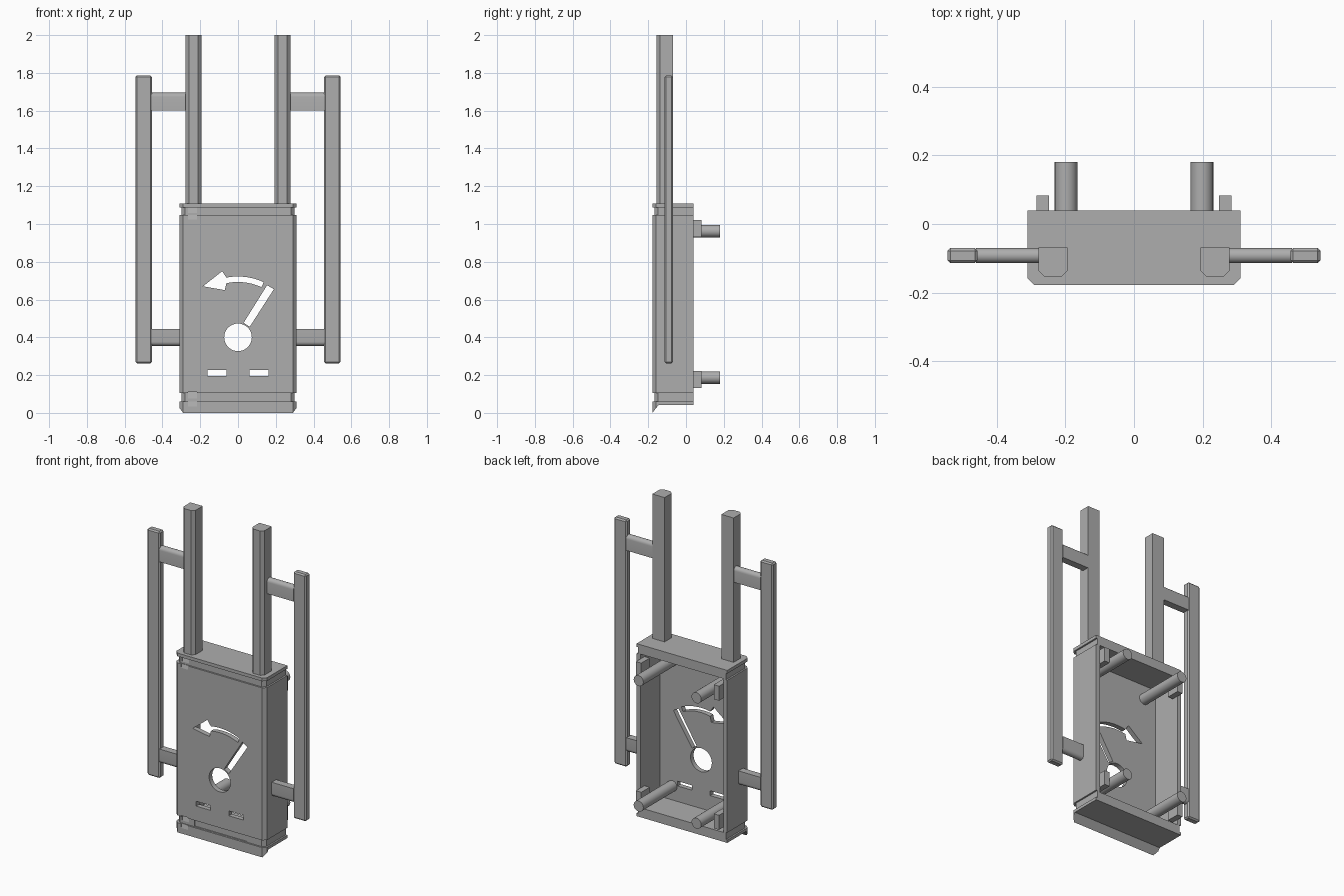
import bpy, bmesh
from math import cos, sin, radians, pi

if "Cube" in bpy.data.objects:
    bpy.data.objects.remove(bpy.data.objects["Cube"])

# One grey for everything
grey = bpy.data.materials.new("plain_grey")
grey.use_nodes = True
colour = (0.42, 0.42, 0.42, 1)
grey.diffuse_color = colour
grey.node_tree.nodes["Principled BSDF"].inputs["Base Color"].default_value = colour


def loft(name, rings):
    """Closed solid through a stack of matching rings."""
    bm = bmesh.new()
    loops = [[bm.verts.new(p) for p in ring] for ring in rings]
    n = len(loops[0])
    for a, b in zip(loops, loops[1:]):
        for i in range(n):
            j = (i + 1) % n
            bm.faces.new((a[i], a[j], b[j], b[i]))
    bm.faces.new(loops[0])
    bm.faces.new(loops[-1])
    bmesh.ops.recalc_face_normals(bm, faces=bm.faces)
    mesh = bpy.data.meshes.new(name)
    bm.to_mesh(mesh)
    bm.free()
    mesh.materials.append(grey)
    ob = bpy.data.objects.new(name, mesh)
    bpy.context.collection.objects.link(ob)
    return ob


def prism(name, pts, axis, lo, hi):
    """Extrude a 2D outline along one axis."""
    place = {"x": lambda u, v, w: (w, u, v),
             "y": lambda u, v, w: (u, w, v),
             "z": lambda u, v, w: (u, v, w)}[axis]
    return loft(name, [[place(u, v, w) for u, v in pts] for w in (lo, hi)])


def box(name, x, y, z):
    return prism(name, [(x[0], y[0]), (x[1], y[0]), (x[1], y[1]), (x[0], y[1])], "z", *z)


def arc(cx, cy, r, start, end, steps):
    return [(cx + r * cos(radians(start + (end - start) * i / steps)),
             cy + r * sin(radians(start + (end - start) * i / steps)))
            for i in range(steps + 1)]


def smooth(ob):
    bpy.ops.object.select_all(action="DESELECT")
    ob.select_set(True)
    bpy.context.view_layer.objects.active = ob
    bpy.ops.object.shade_smooth_by_angle(angle=radians(35))


def front_chamfered(x0, x1, front, back, c):
    return [(x0, back), (x0, front + c), (x0 + c, front),
            (x1 - c, front), (x1, front + c), (x1, back)]


# Housing: chamfered shell with a groove near the top and the bottom
FRONT, BACK, HALF = -0.178, 0.04, 0.31
GROOVE = 0.01
rings = []
for z, inset in [(0, 0), (0.06, 0), (0.06, GROOVE), (0.105, GROOVE), (0.105, 0),
                 (1.047, 0), (1.047, GROOVE), (1.088, GROOVE), (1.088, 0), (1.108, 0)]:
    w = HALF - inset
    rings.append([(x, y, z) for x, y in front_chamfered(-w, w, FRONT + inset, BACK, 0.02)])
housing = loft("housing", rings)

# Cutters: cavity, sloped underside, dial hole, needle, arrow, slots, small notches
cut_y = (-0.3, -0.1)
cutters = [
    box("cavity", (-0.283, 0.283), (-0.148, 0.2), (0.1, 1.05)),
    prism("underside", [(-0.2, -0.028), (-0.145, 0.042), (0.2, 0.042),
                        (0.2, -0.1), (-0.2, -0.1)], "x", -0.5, 0.5),
    prism("dial_hole", arc(0, 0.4, 0.073, 0, 350, 35), "y", *cut_y),
    prism("needle", [(0.03, 0.477), (0.062, 0.456), (0.19, 0.655), (0.154, 0.676)],
          "y", *cut_y),
    prism("arrow", arc(0, 0.4, 0.322, 65, 101, 12) + [(-0.084, 0.75), (-0.185, 0.67),
          (-0.07, 0.65)] + arc(0, 0.4, 0.293, 102, 65, 12), "y", *cut_y),
    box("lower_recess", (-0.18, 0.18), (-0.3, -0.162), (0.062, 0.103)),
]
for s in (-1, 1):
    cutters.append(box("slot", sorted((s * 0.062, s * 0.161)), cut_y, (0.196, 0.226)))
for lo, hi in ((1.02, 1.087), (0.03, 0.11)):
    cutters.append(prism("notch", [(-0.179, lo), (-0.16, hi), (-0.2, hi), (-0.2, lo)],
                         "x", -0.264, -0.216))
for c in cutters:
    c.hide_render = True
    m = housing.modifiers.new(c.name, "BOOLEAN")
    m.operation, m.solver, m.object = "DIFFERENCE", "EXACT", c
bpy.context.view_layer.update()
baked = bpy.data.meshes.new_from_object(
    housing.evaluated_get(bpy.context.evaluated_depsgraph_get()))
housing.modifiers.clear()
housing.data = baked
for c in cutters:
    bpy.data.objects.remove(c)

# Parts repeated on both sides
for s, side in ((-1, "right"), (1, "left")):
    def span(a, b):
        return sorted((s * a, s * b))

    # Upright post with chamfered front corners
    x0, x1 = span(0.194, 0.278)
    prism(side + "_post", front_chamfered(x0, x1, -0.155, -0.068, 0.018), "z", 1.1, 2.0)

    # Long outer bar
    bar = box(side + "_outer_bar", span(0.456, 0.543), (-0.114, -0.07), (0.262, 1.786))
    bevel = bar.modifiers.new("edge", "BEVEL")
    bevel.width, bevel.segments = 0.008, 1

    # Cross arms: the upper is rounded on top, the lower underneath
    r, mid = 0.022, -0.092
    upper = arc(mid, 1.695 - r, r, 0, 180, 10) + [(mid - r, 1.602), (mid + r, 1.602)]
    lower = arc(mid, 0.355 + r, r, 180, 360, 10) + [(mid + r, 0.445), (mid - r, 0.445)]
    smooth(prism(side + "_upper_arm", upper, "x", *span(0.27, 0.46)))
    smooth(prism(side + "_lower_arm", lower, "x", *span(0.305, 0.46)))

    # Mounting pegs and clip tabs at the back
    for z, level in ((0.187, "lower"), (0.962, "upper")):
        peg = prism(f"{side}_{level}_peg", arc(s * 0.198, z, 0.033, 0, 345, 23),
                    "y", -0.15, 0.181)
        smooth(peg)
        zc = z + (-0.01 if level == "lower" else 0.013)
        box(f"{side}_{level}_tab", span(0.248, 0.284), (0.0, 0.083), (zc - 0.045, zc + 0.045))
